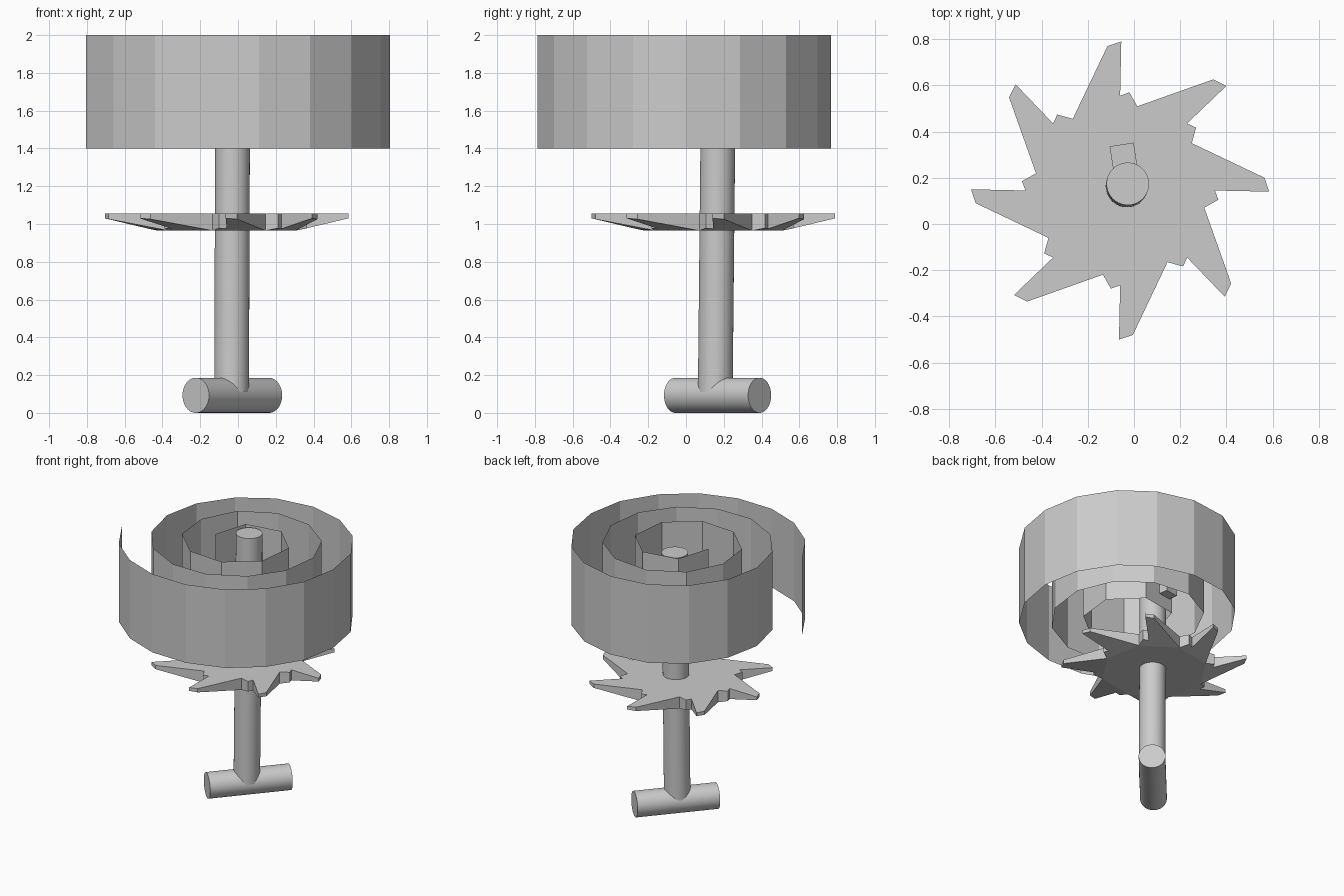
import bpy, bmesh, math
from mathutils import Vector, Matrix

if "Cube" in bpy.data.objects:
    bpy.data.objects.remove(bpy.data.objects["Cube"])


def finish(name, bm, recalc=True):
    if recalc:
        bmesh.ops.recalc_face_normals(bm, faces=bm.faces)
    me = bpy.data.meshes.new(name)
    bm.to_mesh(me)
    bm.free()
    ob = bpy.data.objects.new(name, me)
    bpy.context.collection.objects.link(ob)
    return ob


def rod(name, a, b, r):
    """Smooth capped cylinder between two points."""
    a, b = Vector(a), Vector(b)
    d = b - a
    bpy.ops.mesh.primitive_cylinder_add(vertices=48, radius=r, depth=d.length, location=(a + b) / 2)
    ob = bpy.context.object
    ob.name = name
    ob.rotation_euler = d.to_track_quat('Z', 'Y').to_euler()
    bpy.ops.object.shade_smooth_by_angle(angle=math.radians(30))
    return ob


# winding shaft and its cross handle
rod("shaft", (-0.034, 0.155, 0.11), (-0.027, 0.174, 1.99), 0.092)
axis = Vector((math.cos(math.radians(49)), math.sin(math.radians(49)), 0))
mid = Vector((-0.03, 0.167, 0.093))
rod("cross_handle", mid - axis * 0.295, mid + axis * 0.295, 0.093)

# coiled spring: a thin ribbon following a faceted spiral
spiral = [(-.196, .01), (-.12, .265), (.15, .31), (.35, .115), (.32, -.165), (.1, -.34),
          (-.18, -.32), (-.39, -.12), (-.42, .155), (-.29, .41), (-.04, .54), (.245, .51),
          (.47, .34), (.58, .08), (.545, -.2), (.38, -.43), (.125, -.565), (-.155, -.565),
          (-.415, -.43), (-.585, -.21), (-.65, .07), (-.595, .345), (-.43, .58), (-.19, .73),
          (.1, .767), (.375, .695), (.6, .53), (.755, .285), (.805, 0), (.755, -.28),
          (.6, -.525), (.38, -.7), (.11, -.787), (-.18, -.78), (-.44, -.68), (-.66, -.5),
          (-.805, -.255)]
bm = bmesh.new()
pairs = [(bm.verts.new((x, y, 1.4)), bm.verts.new((x, y, 2.0))) for x, y in spiral]
for p, q in zip(pairs, pairs[1:]):
    bm.faces.new((p[0], p[1], q[1], q[0]))
finish("coil_spring", bm, recalc=False)

# tab that hooks the spring to the shaft
bm = bmesh.new()
bmesh.ops.create_cube(bm, size=1)
bmesh.ops.scale(bm, vec=(0.105, 0.15, 0.32), verts=bm.verts)
bmesh.ops.transform(bm, verts=bm.verts, matrix=Matrix.Translation((-0.042, 0.27, 1.66))
                    @ Matrix.Rotation(math.radians(9), 4, 'Z'))
finish("spring_tab", bm)

# ratchet wheel: eight hooked teeth, thinning towards their tips from below
tooth = [(-.205, .31), (-.055, .625), (.005, .645), (0, .41), (.04, .425)]
center, top_z, low_z = Vector((-.06, .145)), 1.055, 0.965
bm = bmesh.new()
top, low = [], []
for k in range(8):
    rot = Matrix.Rotation(-k * math.pi / 4, 2)
    for p in tooth:
        v = rot @ Vector(p)
        rise = 0.065 * max(0, v.length - 0.3717) / 0.273
        v += center
        top.append(bm.verts.new((v.x, v.y, top_z)))
        low.append(bm.verts.new((v.x, v.y, low_z + rise)))
n = len(top)
for i in range(n):
    j = (i + 1) % n
    bm.faces.new((top[i], top[j], low[j], low[i]))
for ring in (top, low):
    bm.faces.new(ring[::5])
    for k in range(8):
        bm.faces.new([ring[(5 * k + i) % n] for i in range(6)])
finish("ratchet_wheel", bm)
